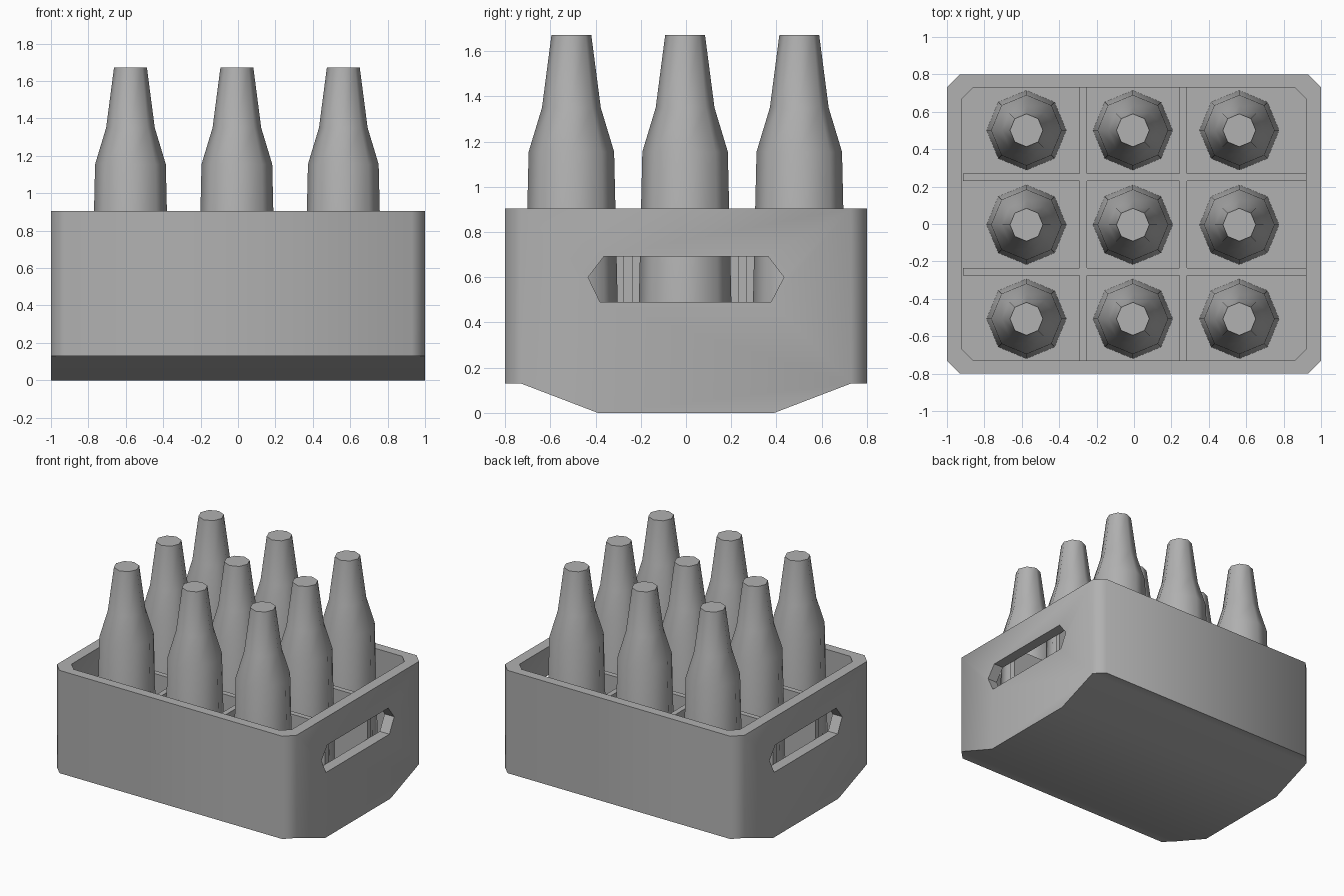
import bpy, bmesh
from math import cos, sin, pi

if "Cube" in bpy.data.objects:
    bpy.data.objects.remove(bpy.data.objects["Cube"])

# Mid-grey plastic and glass
grey = bpy.data.materials.new("mid_grey")
grey.diffuse_color = (0.44, 0.44, 0.44, 1)
grey.use_nodes = True
grey.node_tree.nodes["Principled BSDF"].inputs["Base Color"].default_value = grey.diffuse_color


def add_object(name, bm, smooth=True):
    bmesh.ops.recalc_face_normals(bm, faces=bm.faces)
    mesh = bpy.data.meshes.new(name)
    bm.to_mesh(mesh)
    bm.free()
    mesh.materials.append(grey)
    ob = bpy.data.objects.new(name, mesh)
    bpy.context.collection.objects.link(ob)
    if smooth:
        smooth_by_angle(ob)
    return ob


def smooth_by_angle(ob):
    bpy.ops.object.select_all(action='DESELECT')
    ob.select_set(True)
    bpy.context.view_layer.objects.active = ob
    bpy.ops.object.shade_smooth_by_angle(angle=0.9)


def ring(bm, pts, z):
    return [bm.verts.new((x, y, z)) for x, y in pts]


def bridge(bm, a, b):
    n = len(a)
    for i in range(n):
        bm.faces.new((a[i], a[(i + 1) % n], b[(i + 1) % n], b[i]))


def chamfered_rect(x, y, c):
    return [(x, -y + c), (x, y - c), (x - c, y), (-x + c, y),
            (-x, y - c), (-x, -y + c), (-x + c, -y), (x - c, -y)]


def box(name, x, y, z0, z1, sx, sy):
    bm = bmesh.new()
    pts = [(x - sx, y - sy), (x + sx, y - sy), (x + sx, y + sy), (x - sx, y + sy)]
    a, b = ring(bm, pts, z0), ring(bm, pts, z1)
    bridge(bm, a, b)
    bm.faces.new(a)
    bm.faces.new(b)
    return add_object(name, bm, False)


RIM, FLOOR, STEP = 0.905, 0.14, 0.13

# Crate shell: outer wall, rim, inner wall, floor
bm = bmesh.new()
outer = chamfered_rect(1.0, 0.8, 0.07)
inner = chamfered_rect(0.92, 0.73, 0.06)
low, top = ring(bm, outer, STEP), ring(bm, outer, RIM)
rim, floor = ring(bm, inner, RIM), ring(bm, inner, FLOOR)
bridge(bm, top, rim)
bridge(bm, rim, floor)
bm.faces.new(floor)
# Underside: sloped flanks down to a flat base
base = ring(bm, [(1, -0.39), (1, 0.39), (-1, 0.39), (-1, -0.39)], 0)
bm.faces.new(base)
bm.faces.new((low[1], base[1], base[2], low[4]))
bm.faces.new((low[0], base[0], base[3], low[5]))
bm.faces.new((low[1], low[2], low[3], low[4]))
bm.faces.new((low[5], low[6], low[7], low[0]))
# Side walls, end walls reaching the base
for i in (1, 2, 3, 5, 6, 7):
    j = (i + 1) % 8
    bm.faces.new((low[i], low[j], top[j], top[i]))
bm.faces.new((low[0], base[0], base[1], low[1], top[1], top[0]))
bm.faces.new((low[4], base[2], base[3], low[5], top[5], top[4]))
crate = add_object("crate", bm, False)

# Hand holes through both end walls
bm = bmesh.new()
hole = [(-0.433, 0.60), (-0.38, 0.49), (0.376, 0.49),
        (0.433, 0.60), (0.363, 0.692), (-0.363, 0.692)]
ends = [[bm.verts.new((x, y, z)) for y, z in hole] for x in (-1.2, 1.2)]
bridge(bm, *ends)
for e in ends:
    bm.faces.new(e)
cutter = add_object("handle_cutter", bm, False)
cutter.hide_render = True
mod = crate.modifiers.new("hand_holes", 'BOOLEAN')
mod.operation = 'DIFFERENCE'
mod.solver = 'EXACT'
mod.object = cutter
bpy.context.view_layer.objects.active = crate
bpy.ops.object.modifier_apply(modifier=mod.name)
bpy.data.objects.remove(cutter)
smooth_by_angle(crate)

# Dividers
for i, x in enumerate((-0.272, 0.264)):
    box(f"cross_divider_{i + 1}", x, 0, FLOOR, 0.80, 0.02, 0.73)
for i, y in enumerate((-0.256, 0.249)):
    box(f"long_divider_{i + 1}", 0.003, y, FLOOR, 0.795, 0.917, 0.02)

# Bottles: eight-sided, tapering to the neck
profile = [(0.213, FLOOR), (0.189, 1.155), (0.130, 1.35), (0.088, 1.672)]
for i, x in enumerate((-0.575, -0.006, 0.563)):
    for j, y in enumerate((-0.507, -0.004, 0.501)):
        bm = bmesh.new()
        rings = [ring(bm, [(x + r * cos(k * pi / 4), y + r * sin(k * pi / 4))
                           for k in range(8)], z) for r, z in profile]
        for a, b in zip(rings, rings[1:]):
            bridge(bm, a, b)
        bm.faces.new(rings[0])
        bm.faces.new(rings[-1])
        add_object(f"bottle_{i + 1}_{j + 1}", bm)
